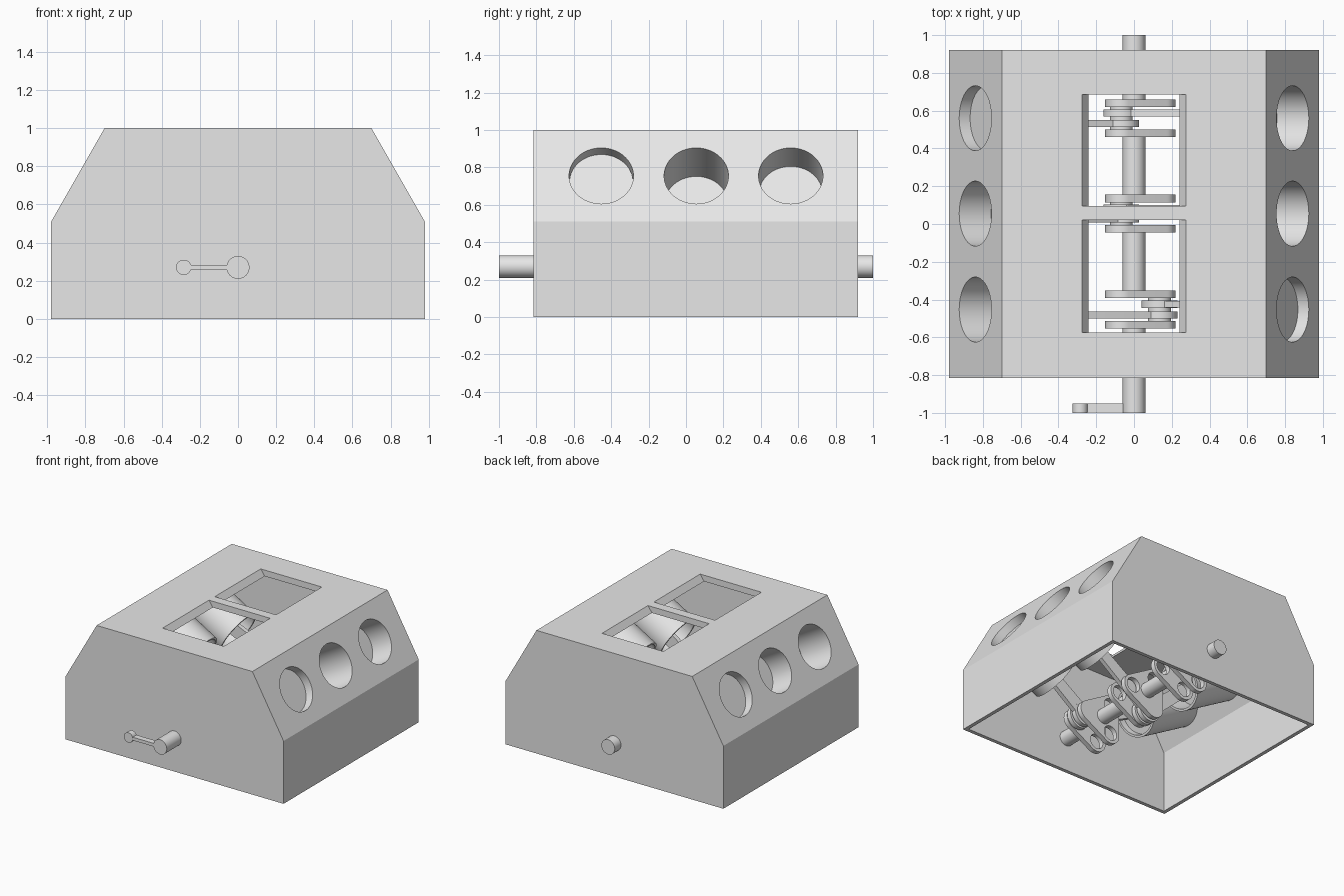
import bpy, bmesh, math
from mathutils import Vector

if "Cube" in bpy.data.objects:
    bpy.data.objects.remove(bpy.data.objects["Cube"], do_unlink=True)

grey = bpy.data.materials.new("plain_grey")
grey.use_nodes = True
grey.diffuse_color = (0.8, 0.8, 0.8, 1)
grey.node_tree.nodes["Principled BSDF"].inputs["Base Color"].default_value = (0.8, 0.8, 0.8, 1)

AXIS_Z = 0.27            # crankshaft height
THROW = 0.135            # crank pin offset
BANK = math.radians(30)  # cylinder axis above horizontal
BORE = 0.172
parts = []


def finish(name, bm):
    bmesh.ops.recalc_face_normals(bm, faces=bm.faces)
    mesh = bpy.data.meshes.new(name)
    bm.to_mesh(mesh)
    bm.free()
    mesh.materials.append(grey)
    obj = bpy.data.objects.new(name, mesh)
    bpy.context.collection.objects.link(obj)
    parts.append(obj)
    return obj


def prism(name, profile, y0, y1):
    """Extrude an x,z outline along y."""
    bm = bmesh.new()
    face = bm.faces.new([bm.verts.new((x, y0, z)) for x, z in profile])
    new = bmesh.ops.extrude_face_region(bm, geom=[face])["geom"]
    bmesh.ops.translate(bm, vec=(0, y1 - y0, 0),
                        verts=[v for v in new if isinstance(v, bmesh.types.BMVert)])
    return finish(name, bm)


def rod(name, a, b, radius, sides=48):
    """Solid cylinder between two points."""
    a, b = Vector(a), Vector(b)
    bm = bmesh.new()
    bmesh.ops.create_cone(bm, cap_ends=True, segments=sides, radius1=radius,
                          radius2=radius, depth=(b - a).length)
    bm.transform((b - a).to_track_quat('Z', 'Y').to_matrix().to_4x4())
    bmesh.ops.translate(bm, vec=(a + b) / 2, verts=bm.verts)
    return finish(name, bm)


def lobed_plate(name, lobes, y0, y1, sides=40):
    """Plate whose outline wraps tightly round several circles (x, z, radius)."""
    bm = bmesh.new()
    for x, z, r in lobes:
        for i in range(sides):
            t = math.tau * i / sides
            for y in (y0, y1):
                bm.verts.new((x + r * math.cos(t), y, z + r * math.sin(t)))
    hull = bmesh.ops.convex_hull(bm, input=bm.verts)
    inside = {v for v in hull["geom_interior"] if isinstance(v, bmesh.types.BMVert)}
    bmesh.ops.delete(bm, geom=list(inside), context='VERTS')
    bmesh.ops.dissolve_limit(bm, angle_limit=0.01, verts=bm.verts, edges=bm.edges)
    return finish(name, bm)


def cut(target, cutter):
    mod = target.modifiers.new("cut", 'BOOLEAN')
    mod.operation = 'DIFFERENCE'
    mod.solver = 'EXACT'
    mod.object = cutter
    bpy.context.view_layer.objects.active = target
    bpy.ops.object.modifier_apply(modifier=mod.name)
    parts.remove(cutter)
    bpy.data.objects.remove(cutter, do_unlink=True)


def mirrored(half):
    return half + [(-x, z) for x, z in reversed(half)]


def along(side, s, y):
    """Point on a cylinder axis at distance s from the crankshaft."""
    return Vector((side * s * math.cos(BANK), y, AXIS_Z + s * math.sin(BANK)))


# Hollow housing, open underneath
housing = prism("housing", mirrored([(0.98, 0), (0.98, 0.51), (0.70, 1.0)]), -0.815, 0.92)
cut(housing, prism("cavity", mirrored([(0.95, -0.1), (0.95, 0.50), (0.695, 0.95)]),
                   -0.785, 0.89))

# Two tapered windows in the roof
for y0, y1 in ((-0.575, 0.02), (0.095, 0.685)):
    cut(housing, prism("window", mirrored([(0.233, 0.94), (0.282, 1.01)]), y0, y1))

# Bores, sleeves, pistons, rods and crank throws: (centre y, pin angle)
throws = ((-0.453, 0), (0.055, 240), (0.56, 120))
lobes = [(THROW * math.cos(math.radians(a)), AXIS_Z + THROW * math.sin(math.radians(a)))
         for a in (0, 120, 240)]
ROD_LENGTH = 0.70

for number, (y, angle) in enumerate(throws, 1):
    t = math.radians(angle)
    pin = Vector((THROW * math.cos(t), y, AXIS_Z + THROW * math.sin(t)))
    for side, label in ((1, "left"), (-1, "right")):
        tag = f"{label}_{number}"
        cut(housing, rod("bore", along(side, 0.88, y), along(side, 1.1, y), BORE, 64))
        sleeve = rod(f"sleeve_{tag}", along(side, 0.45, y), along(side, 0.96, y), 0.19, 64)
        cut(sleeve, rod("bore", along(side, 0.3, y), along(side, 1.1, y), BORE, 64))

        # Piston position follows from the crank pin and rod length
        axis = along(side, 1, 0) - along(side, 0, 0)
        offset = pin - Vector((0, y, AXIS_Z))
        reach = offset.dot(axis)
        wrist = reach + math.sqrt(ROD_LENGTH ** 2 - (offset.length_squared - reach ** 2))
        rod(f"piston_{tag}", along(side, wrist - 0.08, y), along(side, wrist + 0.09, y),
            BORE - 0.002, 64)

        # Connecting rods sit side by side on the pin
        mid = y + side * 0.028
        end = along(side, wrist, y)
        lobed_plate(f"connecting_rod_{tag}",
                    [(pin.x, pin.z, 0.06), (end.x, end.z, 0.045)], mid - 0.018, mid + 0.018)
        rod(f"big_end_{tag}", (pin.x, mid - 0.019, pin.z), (pin.x, mid + 0.019, pin.z), 0.095)

    # Crank webs with three pin holes
    for step, label in ((-0.08, "front"), (0.08, "back")):
        web = lobed_plate(f"crank_web_{label}_{number}", [(x, z, 0.085) for x, z in lobes],
                          y + step - 0.02, y + step + 0.02)
        for x, z in lobes:
            cut(web, rod("hole", (x, y + step - 0.1, z), (x, y + step + 0.1, z), 0.06))
    rod(f"crank_pin_{number}", pin + Vector((0, -0.1, 0)), pin + Vector((0, 0.1, 0)), 0.06)

# Main shaft, interrupted at each throw
stops = [-1.0]
for y, _ in throws:
    stops += [y - 0.08, y + 0.08]
stops.append(1.0)
for i in range(0, len(stops), 2):
    rod(f"main_shaft_{i // 2 + 1}", (0, stops[i], AXIS_Z), (0, stops[i + 1], AXIS_Z), 0.06)

# Hand crank on the front end
prism("handle_bar", [(-0.26, 0.257), (-0.03, 0.257), (-0.03, 0.283), (-0.26, 0.283)],
      -0.998, -0.95)
rod("handle_knob", (-0.285, -1.0, AXIS_Z), (-0.285, -0.95, AXIS_Z), 0.04)

# Smooth the round surfaces, keep edges sharp
bpy.ops.object.select_all(action='DESELECT')
for obj in parts:
    obj.select_set(True)
bpy.context.view_layer.objects.active = housing
bpy.ops.object.shade_smooth_by_angle(angle=math.radians(25))
